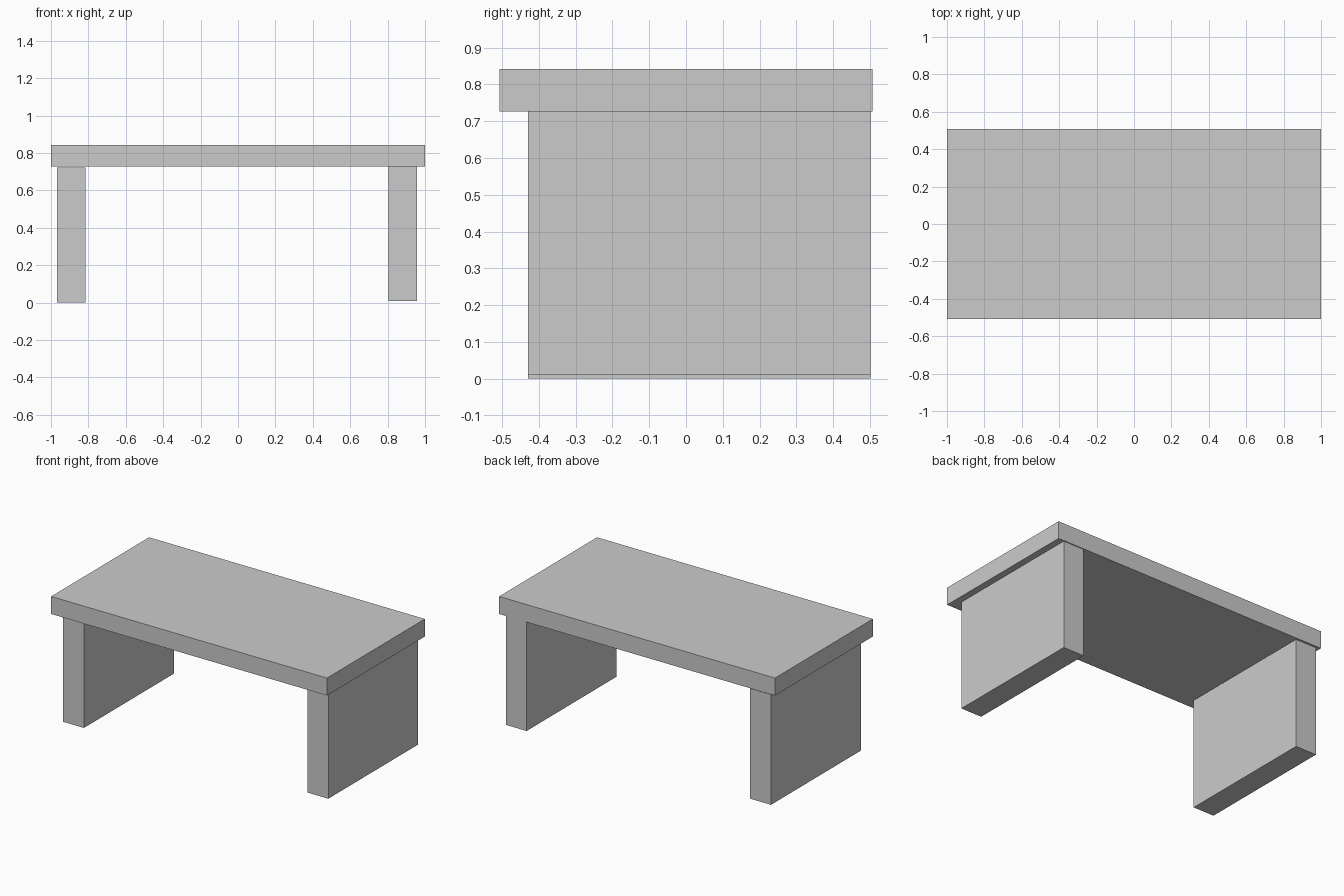
import bpy

if "Cube" in bpy.data.objects:
    bpy.data.objects.remove(bpy.data.objects["Cube"])


def box(name, x, y, z):
    """Box from (min, max) ranges on each axis."""
    centre = [(a + b) / 2 for a, b in (x, y, z)]
    bpy.ops.mesh.primitive_cube_add(size=1, location=centre)
    obj = bpy.context.object
    obj.name = name
    obj.scale = [b - a for a, b in (x, y, z)]
    bpy.ops.object.transform_apply(location=False, rotation=False, scale=True)
    return obj


# Table top slab
box("table_top", (-1.0, 1.0), (-0.507, 0.507), (0.727, 0.842))

# Panel legs, set back from the front edge; the right one sits slightly higher
leg_y = (-0.43, 0.501)
box("left_leg", (-0.967, -0.816), leg_y, (0.0, 0.722))
box("right_leg", (0.805, 0.956), leg_y, (0.01, 0.731))
